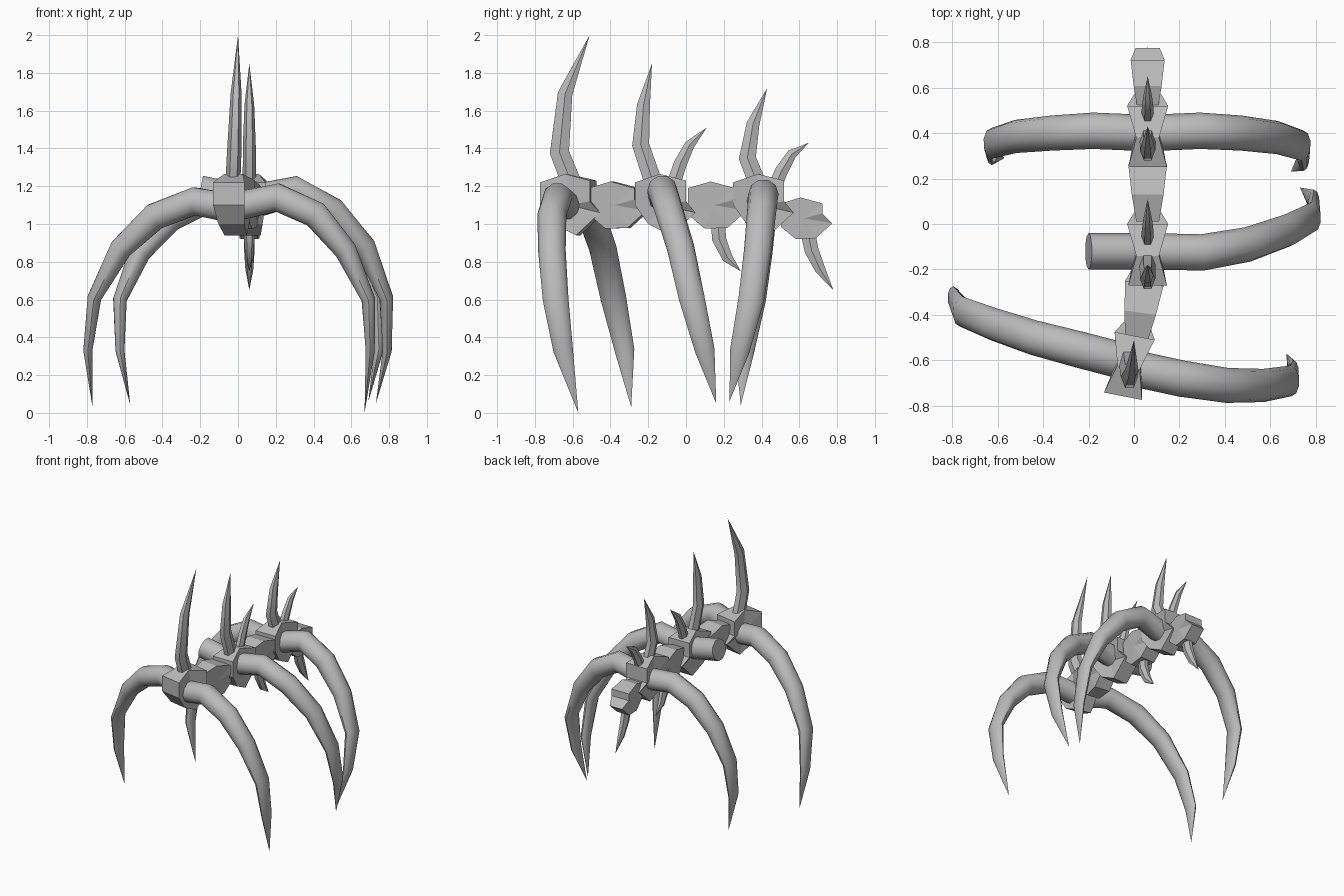
import bpy, bmesh, math
from mathutils import Vector, Matrix

cube = bpy.data.objects.get("Cube")
if cube:
    bpy.data.objects.remove(cube, do_unlink=True)

bone = bpy.data.materials.new("bone_grey")
bone.use_nodes = True
colour = (0.5, 0.5, 0.5, 1)
bone.diffuse_color = colour
bone.node_tree.nodes["Principled BSDF"].inputs["Base Color"].default_value = colour


def finish(name, bm, smooth):
    bmesh.ops.recalc_face_normals(bm, faces=bm.faces)
    mesh = bpy.data.meshes.new(name)
    bm.to_mesh(mesh)
    bm.free()
    mesh.materials.append(bone)
    obj = bpy.data.objects.new(name, mesh)
    bpy.context.collection.objects.link(obj)
    if smooth:
        bpy.ops.object.select_all(action='DESELECT')
        obj.select_set(True)
        bpy.context.view_layer.objects.active = obj
        bpy.ops.object.shade_smooth_by_angle(angle=math.radians(40))
    return obj


def horn(name, path, wide, thick, ref, sides):
    """Tapered tube along path; wide is the radius along ref. Zero radius makes a point."""
    pts = [Vector(p) for p in path]
    bm = bmesh.new()
    rings = []
    for i, p in enumerate(pts):
        if wide[i] == 0:
            rings.append([bm.verts.new(p)] * sides)
            continue
        before = (p - pts[i - 1]).normalized() if i else Vector()
        after = (pts[i + 1] - p).normalized() if i + 1 < len(pts) else Vector()
        tangent = (before + after).normalized()
        u = (ref - tangent * ref.dot(tangent)).normalized()
        v = tangent.cross(u)
        angles = [math.tau * k / sides for k in range(sides)]
        rings.append([bm.verts.new(p + u * wide[i] * math.cos(a) + v * thick[i] * math.sin(a))
                      for a in angles])
    for a, b in zip(rings, rings[1:]):
        for k in range(sides):
            n = (k + 1) % sides
            corners = list(dict.fromkeys((a[k], a[n], b[n], b[k])))
            bm.faces.new(corners)
    for ring in (rings[0], rings[-1]):
        if ring[0] is not ring[1]:
            bm.faces.new(ring)
    return finish(name, bm, True)


def vertebra(name, outline, waist, centre, turn, size=1):
    """Faceted block: side outline of (y, z, half width) with a pinched centre on each side."""
    bm = bmesh.new()
    loops = []
    for s in (-1, 1):
        loop = [bm.verts.new((s * w, y, z)) for y, z, w in outline]
        hub = bm.verts.new((s * waist, 0, 0))
        for k in range(len(loop)):
            bm.faces.new((loop[k - 1], loop[k], hub))
        loops.append(loop)
    left, right = loops
    for k in range(len(left)):
        bm.faces.new((left[k - 1], left[k], right[k], right[k - 1]))
    bm.transform(Matrix.Translation(centre) @ Matrix.Rotation(math.radians(turn), 4, 'Z')
                 @ Matrix.Scale(size, 4))
    return finish(name, bm, False)


# Spine blocks
LARGE = [(-.15, .12, .085), (-.02, .165, .05), (.12, .13, .09), (.12, .02, .09),
         (.17, -.04, .06), (.04, -.16, .06), (-.08, -.1, .07), (-.15, 0, .085)]
SMALL = [(-.14, .09, .05), (-.02, .125, .07), (.11, .09, .085), (.11, .03, .085),
         (.17, -.03, .06), (.07, -.12, .06), (-.05, -.125, .05), (-.14, -.05, .04)]
vertebra("front_large_vertebra", LARGE, .055, (-.02, -.61, 1.1), -11)
vertebra("middle_large_vertebra", LARGE, .055, (.06, -.12, 1.1), 0)
vertebra("back_large_vertebra", LARGE, .055, (.06, .4, 1.1), 0)
vertebra("front_small_vertebra", SMALL, .065, (.03, -.37, 1.1), -8)
vertebra("middle_small_vertebra", SMALL, .065, (.06, .15, 1.1), 0)
vertebra("tail_vertebra", SMALL, .065, (.06, .625, 1.03), 0, .88)

# Curved ribs, from spine to tip
RIB_WIDE = (.08, .08, .077, .073, .068, .052, 0)
RIB_THICK = (.08, .078, .075, .062, .038, .025, 0)
Y = Vector((0, 1, 0))
ribs = {
    "front_left_rib": [(-.02, -.63, 1.09), (.21, -.68, 1.14), (.41, -.71, 1.05), (.57, -.71, .86),
                       (.69, -.69, .6), (.7, -.65, .33), (.67, -.57, 0)],
    "front_right_rib": [(-.02, -.61, 1.08), (-.23, -.555, 1.12), (-.44, -.5, 1.04), (-.62, -.44, .87),
                        (-.76, -.385, .61), (-.795, -.325, .33), (-.77, -.29, .03)],
    "middle_left_rib": [(.06, -.12, 1.13), (.3, -.125, 1.18), (.5, -.09, 1.07), (.67, -.03, .88),
                        (.785, .03, .61), (.79, .1, .33), (.73, .16, .05)],
    "back_left_rib": [(.06, .4, 1.1), (.29, .41, 1.16), (.47, .4, 1.06), (.63, .38, .86),
                      (.74, .345, .6), (.745, .285, .33), (.69, .23, .06)],
    "back_right_rib": [(.06, .4, 1.09), (-.18, .41, 1.12), (-.36, .4, 1.03), (-.52, .385, .85),
                       (-.625, .355, .6), (-.625, .31, .33), (-.57, .29, .04)],
}
for name, path in ribs.items():
    horn(name, path, RIB_WIDE, RIB_THICK, Y, 10)

# Broken rib stub
horn("middle_right_rib_stub", [(.06, -.12, 1.13), (-.2, -.12, 1.18)], (.08, .08), (.08, .08), Y, 10)

# Spikes: x of tip, x of base, side path of (y, z), base radius
spikes = {
    "front_tall_spike": (0, -.03, [(-.58, 1.15), (-.67, 1.38), (-.64, 1.69), (-.51, 2)], .062),
    "middle_tall_spike": (.06, .06, [(-.16, 1.18), (-.24, 1.42), (-.225, 1.63), (-.18, 1.85)], .055),
    "back_tall_spike": (.06, .06, [(.4, 1.16), (.325, 1.35), (.355, 1.53), (.43, 1.72)], .055),
    "middle_short_spike": (.06, .06, [(-.07, 1.2), (-.03, 1.32), (.02, 1.42), (.11, 1.51)], .042),
    "back_short_spike": (.06, .06, [(.45, 1.15), (.505, 1.28), (.56, 1.37), (.65, 1.43)], .042),
    "middle_lower_spike": (.06, .06, [(.17, 1.02), (.175, .92), (.22, .82), (.29, .75)], .045),
    "tail_lower_spike": (.06, .06, [(.64, .98), (.665, .86), (.71, .76), (.78, .65)], .045),
}
for name, (tip_x, base_x, side, r) in spikes.items():
    path = [(base_x + (tip_x - base_x) * i / 3, y, z) for i, (y, z) in enumerate(side)]
    deep = (r, r * .95, r * .72, 0)
    horn(name, path, [d * .65 for d in deep], deep, Vector((1, 0, 0)), 6)
